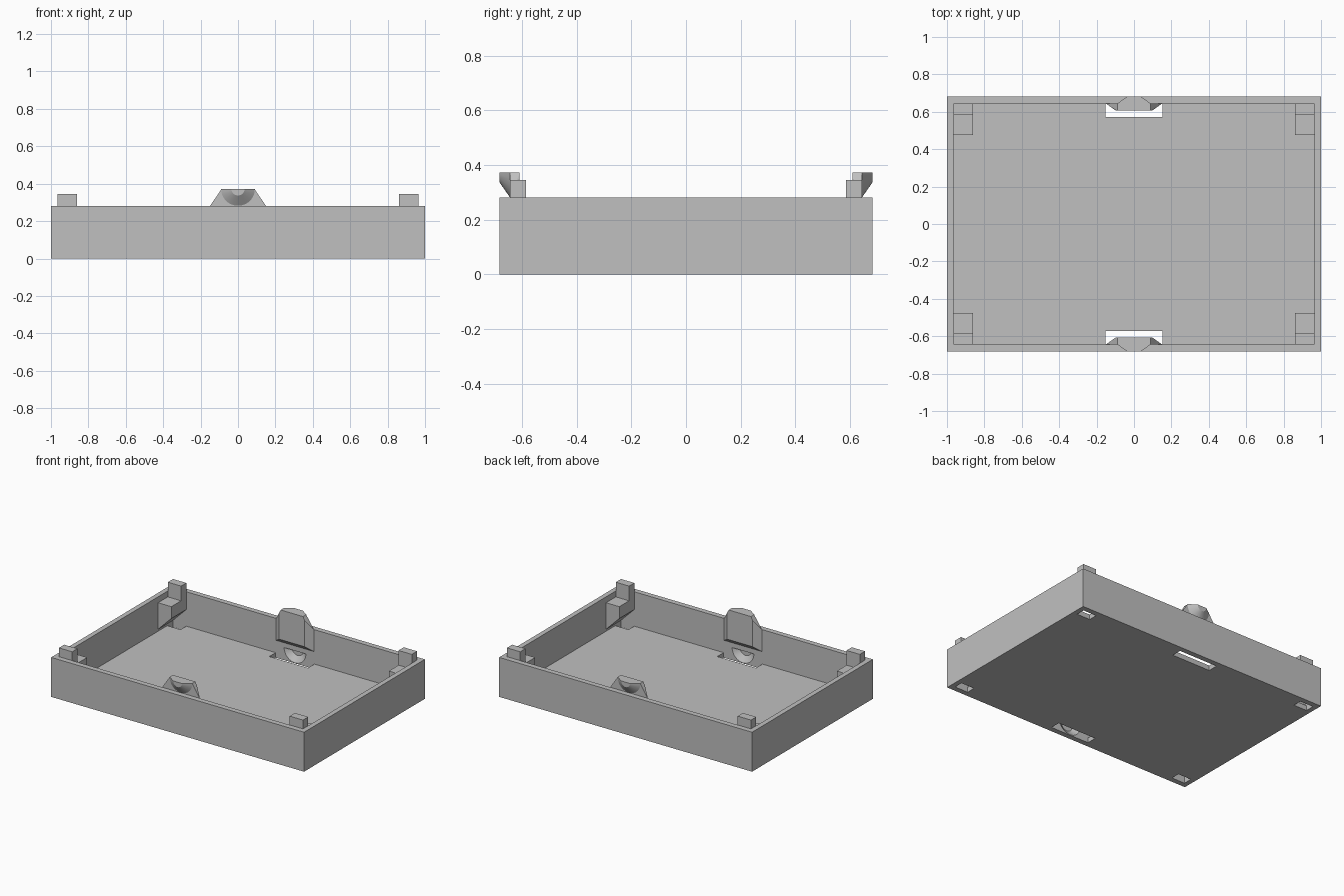
import bpy, bmesh, math
from mathutils import Vector

cube = bpy.data.objects.get("Cube")
if cube:
    bpy.data.objects.remove(cube, do_unlink=True)

plastic = bpy.data.materials.new("grey plastic")
plastic.use_nodes = True
GREY = (0.53, 0.53, 0.53, 1)
plastic.diffuse_color = GREY
plastic.node_tree.nodes["Principled BSDF"].inputs["Base Color"].default_value = GREY

# Main dimensions
HALF_X, HALF_Y, HEIGHT = 1.0, 0.682, 0.282
IN_X, IN_Y, FLOOR = 0.965, 0.644, 0.036


def hull(name, points):
    """Convex solid around the given points."""
    bm = bmesh.new()
    for p in points:
        bm.verts.new(p)
    bmesh.ops.convex_hull(bm, input=bm.verts)
    bmesh.ops.dissolve_limit(bm, angle_limit=0.01, verts=bm.verts, edges=bm.edges)
    bmesh.ops.recalc_face_normals(bm, faces=bm.faces)
    mesh = bpy.data.meshes.new(name)
    bm.to_mesh(mesh)
    bm.free()
    mesh.materials.append(plastic)
    obj = bpy.data.objects.new(name, mesh)
    bpy.context.collection.objects.link(obj)
    return obj


def box(name, x0, x1, y0, y1, z0, z1):
    return hull(name, [(x, y, z) for x in (x0, x1) for y in (y0, y1) for z in (z0, z1)])


def half_cone(name, side, z, y0, r0, y1, r1, steps=24):
    """Lower half of a cone frustum lying along y."""
    pts = []
    for y, r in ((y0, r0), (y1, r1)):
        for i in range(steps + 1):
            a = math.pi * i / steps
            pts.append((r * math.cos(a), side * y, z - r * math.sin(a)))
    return hull(name, pts)


def activate(obj):
    bpy.ops.object.select_all(action='DESELECT')
    obj.select_set(True)
    bpy.context.view_layer.objects.active = obj


def cut(target, cutter):
    mod = target.modifiers.new("cut", 'BOOLEAN')
    mod.operation = 'DIFFERENCE'
    mod.solver = 'EXACT'
    mod.object = cutter
    activate(target)
    bpy.ops.object.modifier_apply(modifier=mod.name)
    bpy.data.objects.remove(cutter, do_unlink=True)


# Open tray
tray = box("tray", -HALF_X, HALF_X, -HALF_Y, HALF_Y, 0, HEIGHT)
cut(tray, box("cavity", -IN_X, IN_X, -IN_Y, IN_Y, FLOOR, 1))

for side, end in ((-1, "front"), (1, "back")):
    # Floor slot and catch pocket below the clip
    cut(tray, box("slot", -0.153, 0.153, side * 0.572, side * IN_Y, -0.1, 0.1))
    cut(tray, half_cone("pocket", side, 0.09, IN_Y - 0.01, 0.1, IN_Y + 0.03, 0.045))

    # Clip tongue with flared sides and a tapered foot
    base = [(0.15, 0.125), (0.15, 0.28), (0.1, 0.335), (0.1, 0.35), (0.088, 0.372)]
    face = [(0.1, 0.16), (0.1, 0.35), (0.088, 0.372)]
    hull(end + "_clip", [(s * x, side * y, z) for s in (-1, 1)
                         for y, outline in ((IN_Y, base), (0.608, face))
                         for x, z in outline])
    dome = half_cone(end + "_clip_catch", side, 0.372, IN_Y, 0.09, HALF_Y, 0.035)
    activate(dome)
    bpy.ops.object.shade_smooth_by_angle()

    # Corner posts: tall peg plus a lower ledge, both with a sloped underside
    for sx, hand in ((-1, "right"), (1, "left")):
        cut(tray, box("corner_slot", sx * 0.86, sx * IN_X,
                      side * 0.58, side * IN_Y, -0.1, 0.1))
        for part, y0, y1, top in (("peg", 0.585, IN_Y, 0.345), ("ledge", 0.475, 0.585, 0.24)):
            profile = [(IN_X, 0.05), (0.86, 0.155), (0.86, top), (IN_X, top)]
            hull(f"{end}_{hand}_{part}", [(sx * x, side * y, z)
                                          for y in (y0, y1) for x, z in profile])
